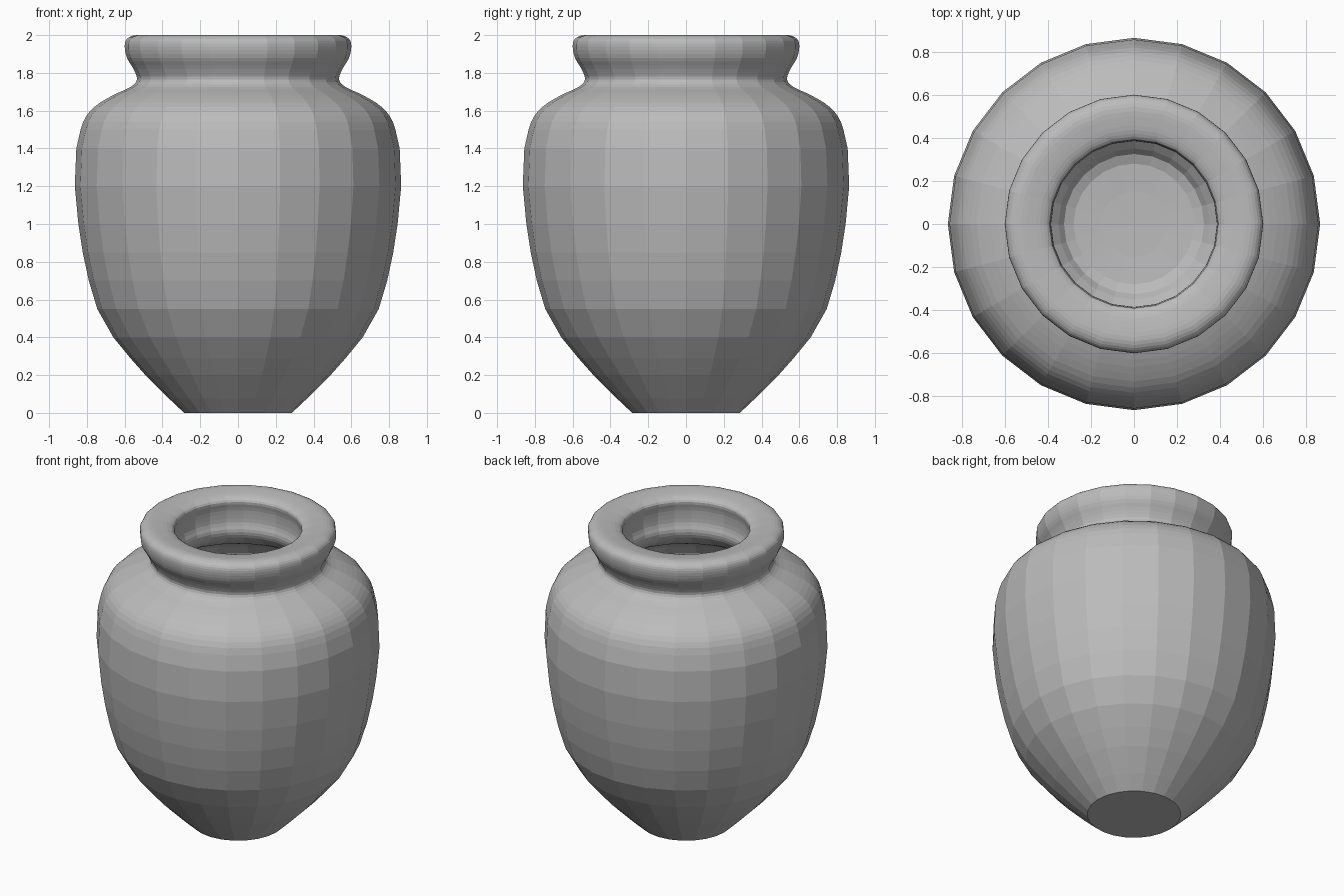
import bpy, bmesh
from math import pi
from mathutils import Vector

cube = bpy.data.objects.get("Cube")
if cube:
    bpy.data.objects.remove(cube, do_unlink=True)

SIDES = 24


def smooth_path(points, steps):
    """Catmull-Rom curve through (radius, height) points."""
    pts = [Vector((r, 0, z)) for r, z in points]
    pts = [2 * pts[0] - pts[1]] + pts + [2 * pts[-1] - pts[-2]]
    path = [pts[1]]
    for a, b, c, d in zip(pts, pts[1:], pts[2:], pts[3:]):
        for i in range(1, steps + 1):
            t = i / steps
            path.append(0.5 * (2 * b + (c - a) * t + (2 * a - 5 * b + 4 * c - d) * t**2
                               + (3 * b - a - 3 * c + d) * t**3))
    return path


# Outer belly, from the foot to the start of the shoulder
belly = [(0.285, 0), (0.37, 0.08), (0.49, 0.2), (0.57, 0.29), (0.66, 0.4), (0.745, 0.55),
         (0.79, 0.7), (0.822, 0.85), (0.845, 1.0), (0.864, 1.2), (0.856, 1.4)]
# Shoulder, pinched neck, rounded lip and the inside of the neck
shoulder_and_lip = [(0.856, 1.4), (0.82, 1.54), (0.76, 1.62), (0.665, 1.68), (0.57, 1.725),
                    (0.535, 1.765), (0.553, 1.82), (0.588, 1.88), (0.6, 1.94), (0.588, 1.98),
                    (0.545, 2.0), (0.48, 1.997), (0.42, 1.985), (0.39, 1.96), (0.4, 1.9),
                    (0.4, 1.82), (0.385, 1.76), (0.41, 1.7), (0.5, 1.63), (0.64, 1.56), (0.71, 1.47)]
# Hollow inside, down to the floor
hollow = [(0.71, 1.47), (0.75, 1.2), (0.72, 0.85), (0.64, 0.55), (0.47, 0.28),
          (0.35, 0.15), (0.28, 0.1), (0, 0.09)]

profile = [Vector((0, 0, 0))]
profile += smooth_path(belly, 1)
profile += smooth_path(shoulder_and_lip, 3)[1:]
profile += smooth_path(hollow, 2)[1:]

# Turn the profile around the upright axis
bm = bmesh.new()
verts = [bm.verts.new(p) for p in profile]
edges = [bm.edges.new(pair) for pair in zip(verts, verts[1:])]
bmesh.ops.spin(bm, geom=verts + edges, cent=(0, 0, 0), axis=(0, 0, 1),
               angle=2 * pi, steps=SIDES, use_merge=True)
bmesh.ops.remove_doubles(bm, verts=bm.verts, dist=0.0005)
bmesh.ops.recalc_face_normals(bm, faces=bm.faces)
mesh = bpy.data.meshes.new("jar")
bm.to_mesh(mesh)
bm.free()
jar = bpy.data.objects.new("jar", mesh)
bpy.context.collection.objects.link(jar)

# Plain grey clay
clay = bpy.data.materials.new("grey_clay")
clay.use_nodes = True
grey = (0.5, 0.5, 0.5, 1)
clay.diffuse_color = grey
clay.node_tree.nodes["Principled BSDF"].inputs["Base Color"].default_value = grey
mesh.materials.append(clay)
